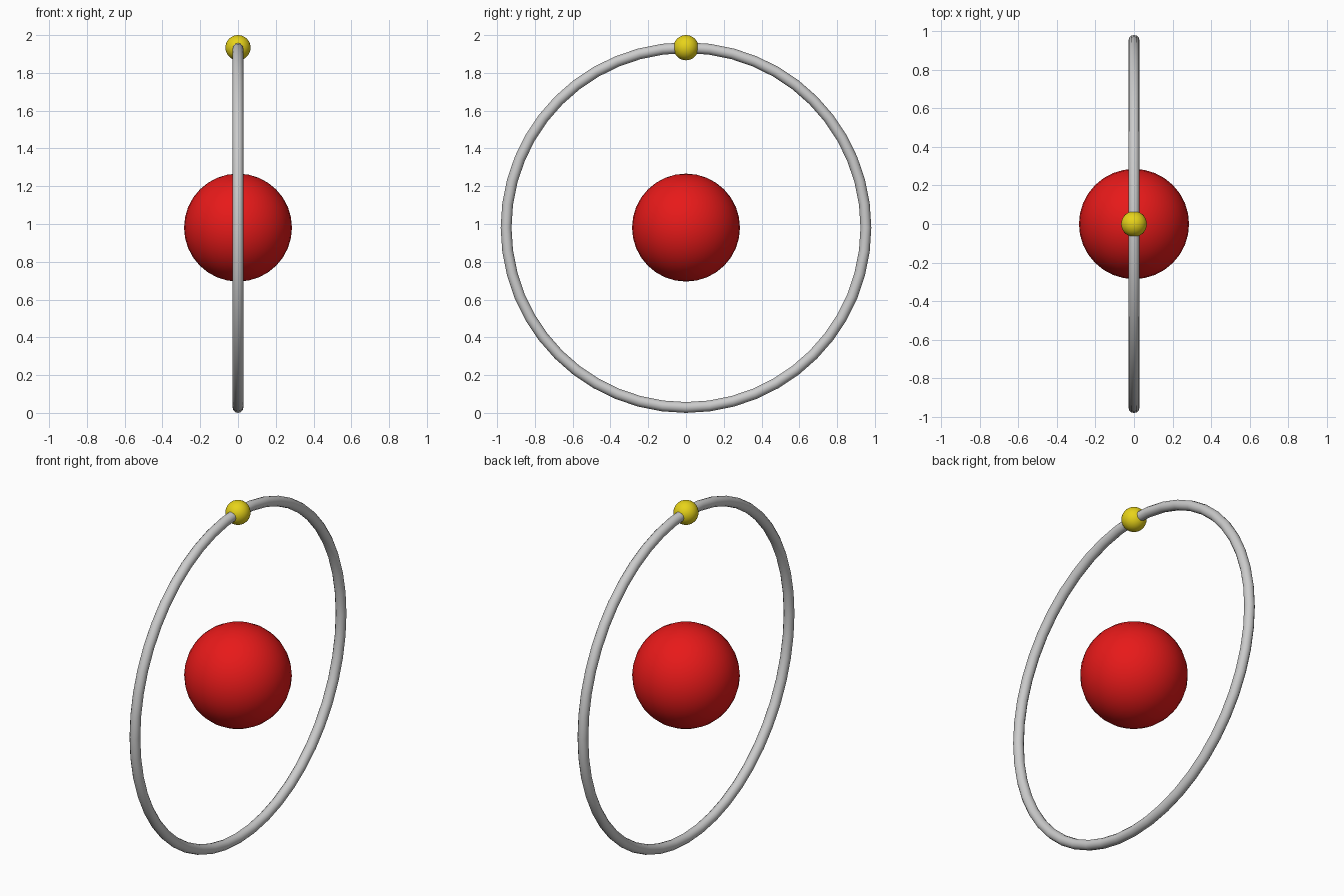
import bpy
from math import radians

if "Cube" in bpy.data.objects:
    bpy.data.objects.remove(bpy.data.objects["Cube"])

R = 0.9524            # orbit radius
TUBE = 0.0286         # ring thickness radius
CZ = R + TUBE         # height of the centre


def finish(name, colour=None):
    ob = bpy.context.object
    ob.name = name
    bpy.ops.object.shade_smooth_by_angle(angle=radians(40))
    if colour:
        mat = bpy.data.materials.new(name + "_colour")
        mat.diffuse_color = colour
        mat.use_nodes = True
        mat.node_tree.nodes["Principled BSDF"].inputs["Base Color"].default_value = mat.diffuse_color
        ob.data.materials.append(mat)


def ball(name, radius, z, colour):
    bpy.ops.mesh.primitive_uv_sphere_add(segments=32, ring_count=16,
                                         radius=radius, location=(0, 0, z))
    finish(name, colour)


# Red centre and the small yellow ball on top of the ring
ball("core_ball", 0.2857, CZ, (0.8, 0.01, 0.01, 1))
ball("orbit_ball", 0.0667, CZ + R, (0.8, 0.65, 0.01, 1))

# Thin upright ring in the yz plane
bpy.ops.mesh.primitive_torus_add(major_radius=R, minor_radius=TUBE,
                                 major_segments=48, minor_segments=12,
                                 location=(0, 0, CZ),
                                 rotation=(0, radians(90), 0))
finish("orbit_ring")
